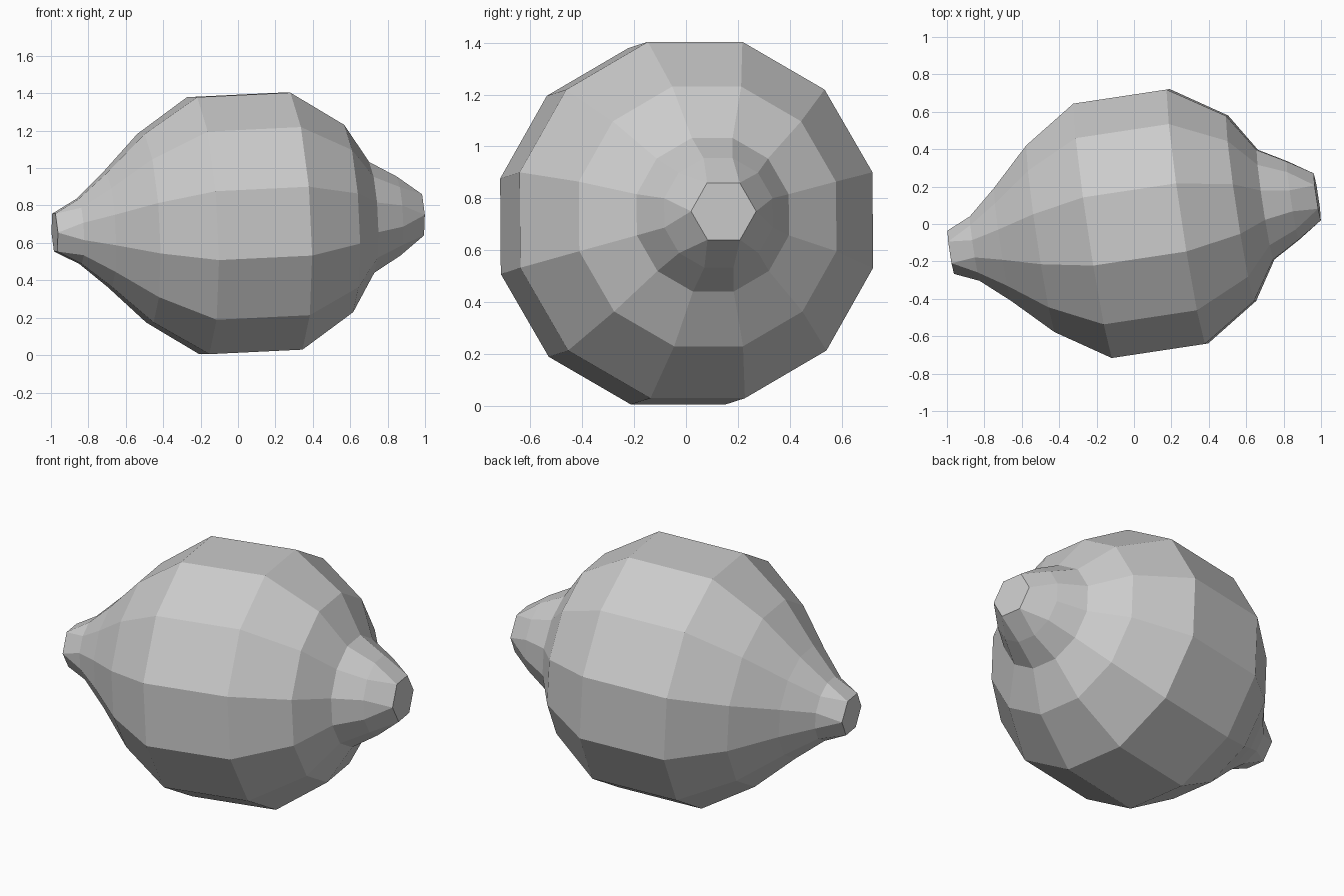
import bpy, bmesh
from math import sin, cos, radians
from mathutils import Vector

if "Cube" in bpy.data.objects:
    bpy.data.objects.remove(bpy.data.objects["Cube"], do_unlink=True)

# Tilted axis of the fruit, and two directions across it
SLOPE = Vector((1, 0.151, 0.0485))
CENTRE = Vector((0, -0.003, 0.7025))
axis = SLOPE.normalized()
side = Vector((0, 0, 1)).cross(axis).normalized()
up = axis.cross(side)

# Profile: position along x, corner radius
PROFILE = [(-0.98, 0.117), (-0.85, 0.18), (-0.70, 0.315), (-0.495, 0.522),
           (-0.213, 0.712), (0.285, 0.712), (0.572, 0.519), (0.703, 0.307),
           (0.85, 0.219), (0.98, 0.127)]
SIDES = 12


def ring(bm, x, radius, hexagon):
    """Add a twelve-sided ring; tip rings pair their corners into a hexagon."""
    verts = []
    for i in range(SIDES):
        angle = 15 + 30 * i
        if hexagon:
            angle = round(angle / 60) * 60
        a = radians(angle)
        verts.append(bm.verts.new(CENTRE + SLOPE * x + radius * (cos(a) * side + sin(a) * up)))
    return verts


# Body with both pointed ends
bm = bmesh.new()
last = len(PROFILE) - 1
rings = [ring(bm, x, r, i in (0, last)) for i, (x, r) in enumerate(PROFILE)]
for a, b in zip(rings, rings[1:]):
    for i in range(SIDES):
        j = (i + 1) % SIDES
        bm.faces.new((a[i], a[j], b[j], b[i]))
bmesh.ops.remove_doubles(bm, verts=bm.verts[:], dist=0.0005)

# Flat tip caps
bmesh.ops.holes_fill(bm, edges=[e for e in bm.edges if e.is_boundary], sides=0)
bmesh.ops.recalc_face_normals(bm, faces=bm.faces[:])

mesh = bpy.data.meshes.new("lemon_body")
bm.to_mesh(mesh)
bm.free()
body = bpy.data.objects.new("lemon_body", mesh)
bpy.context.collection.objects.link(body)

# Plain grey skin
grey = bpy.data.materials.new("light_grey")
grey.use_nodes = True
colour = (0.6, 0.6, 0.6, 1)
grey.diffuse_color = colour
grey.node_tree.nodes["Principled BSDF"].inputs["Base Color"].default_value = colour
mesh.materials.append(grey)
